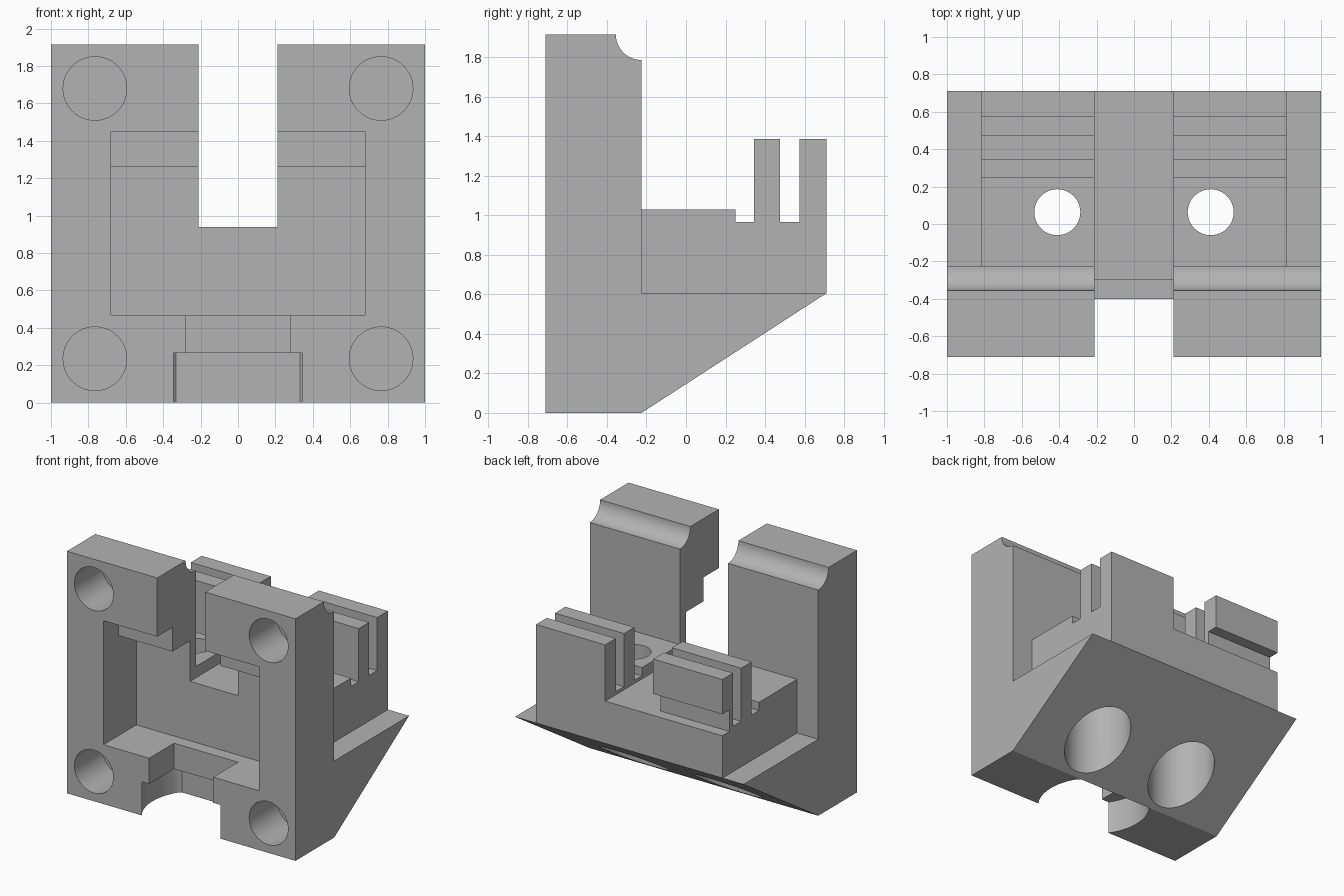
import bpy, bmesh, math
from mathutils import Vector

cube = bpy.data.objects.get("Cube")
if cube:
    bpy.data.objects.remove(cube, do_unlink=True)

gray = bpy.data.materials.new("plain_gray")
gray.use_nodes = True
gray.diffuse_color = (0.45, 0.45, 0.45, 1)
gray.node_tree.nodes["Principled BSDF"].inputs["Base Color"].default_value = gray.diffuse_color


def prism(name, points, direction):
    """Extrude a closed loop of 3D points along a direction."""
    bm = bmesh.new()
    face = bm.faces.new([bm.verts.new(p) for p in points])
    moved = bmesh.ops.extrude_face_region(bm, geom=[face])["geom"]
    verts = [v for v in moved if isinstance(v, bmesh.types.BMVert)]
    bmesh.ops.translate(bm, verts=verts, vec=Vector(direction))
    bmesh.ops.recalc_face_normals(bm, faces=bm.faces)
    mesh = bpy.data.meshes.new(name)
    bm.to_mesh(mesh)
    bm.free()
    mesh.materials.append(gray)
    obj = bpy.data.objects.new(name, mesh)
    bpy.context.collection.objects.link(obj)
    return obj


def side_profile(name, x0, x1, yz):
    return prism(name, [(x0, y, z) for y, z in yz], (x1 - x0, 0, 0))


def box(name, x0, x1, y0, y1, z0, z1):
    return side_profile(name, x0, x1, [(y0, z0), (y1, z0), (y1, z1), (y0, z1)])


def arc(u, v, r, start=0, end=360, n=48):
    count = n if end - start == 360 else n + 1
    angles = [math.radians(start + (end - start) * i / n) for i in range(count)]
    return [(u + r * math.cos(a), v + r * math.sin(a)) for a in angles]


def combine(target, other, operation):
    mod = target.modifiers.new(operation.lower(), "BOOLEAN")
    mod.operation = operation
    mod.solver = "EXACT"
    mod.object = other
    bpy.ops.object.select_all(action="DESELECT")
    bpy.context.view_layer.objects.active = target
    target.select_set(True)
    bpy.ops.object.modifier_apply(modifier=mod.name)
    bpy.data.objects.remove(other, do_unlink=True)


def cut(target, other):
    combine(target, other, "DIFFERENCE")


FRONT, PLATE_BACK, BACK = -0.71, -0.225, 0.71
TOP, DECK, FLOOR = 1.915, 0.605, 0.94

# Upright plate with concave top edge and sloped support behind it
groove = arc(PLATE_BACK, TOP, 0.13, 180, 270, 16)
bracket = side_profile("mounting_bracket", -1, 1,
                       [(FRONT, 0), (PLATE_BACK, 0), (BACK, DECK), (PLATE_BACK, DECK)]
                       + groove[::-1] + [(FRONT, TOP)])

# Central slot and stepped front pocket
cut(bracket, box("slot", -0.21, 0.21, -1, 0, FLOOR, 2.2))
cut(bracket, box("pocket", -0.68, 0.68, -1, -0.30, 0.47, 1.26))
cut(bracket, box("pocket_step", -0.68, 0.68, -1, -0.52, 1.2, 1.45))

# Notch below the pocket, with a round relief open to the bottom
cut(bracket, box("notch", -0.28, 0.28, -1, -0.40, 0.2, 0.6))
relief = [(x, max(FRONT - 0.1, min(y, PLATE_BACK)))
          for x, y in arc(0, FRONT + 0.24, 0.42, -35, 215)]
relief += [(relief[-1][0], FRONT - 0.1), (relief[0][0], FRONT - 0.1)]
cleaned = [p for i, p in enumerate(relief)
           if abs(p[1] - PLATE_BACK) > 1e-6
           or abs(relief[i - 1][1] - PLATE_BACK) > 1e-6
           or abs(relief[i + 1][1] - PLATE_BACK) > 1e-6]
cut(bracket, prism("relief", [(x, y, -0.1) for x, y in cleaned], (0, 0, 0.367)))

# Blind mounting holes in the four corners
for x in (-0.765, 0.765):
    for z in (0.235, 1.68):
        ring = [(u, FRONT - 0.1, v) for u, v in arc(x, z, 0.17)]
        cut(bracket, prism("mounting_hole", ring, (0, 0.45, 0)))

# Rear block, with a pair of comb-shaped clamps on its sides
combine(bracket, box("rear_block", -0.815, 0.815, PLATE_BACK, BACK, DECK, FLOOR), "UNION")
comb = [(PLATE_BACK, 0.8), (0.65, 0.8), (0.65, FLOOR), (BACK, FLOOR),
        (BACK, 1.385), (0.575, 1.385), (0.575, 0.965), (0.475, 0.965),
        (0.475, 1.385), (0.345, 1.385), (0.345, 0.965), (0.25, 0.965),
        (0.25, 1.03), (PLATE_BACK, 1.03)]
for x0, x1 in ((-0.815, -0.21), (0.21, 0.815)):
    combine(bracket, side_profile("comb", x0, x1, comb), "UNION")

# Undercut in the rear tooth on one side
cut(bracket, box("undercut", -0.9, -0.21, 0.62, 0.8, FLOOR, 1.11))

# Vertical screw holes with wide bores from below
for x in (-0.41, 0.41):
    for radius, bottom, height in ((0.25, -0.1, 0.9), (0.123, 0.5, 1.0)):
        ring = [(u, v, bottom) for u, v in arc(x, 0.063, radius)]
        cut(bracket, prism("screw_hole", ring, (0, 0, height)))

bpy.ops.object.select_all(action="DESELECT")
bracket.select_set(True)
bpy.context.view_layer.objects.active = bracket
bpy.ops.object.shade_smooth_by_angle(angle=math.radians(30))
